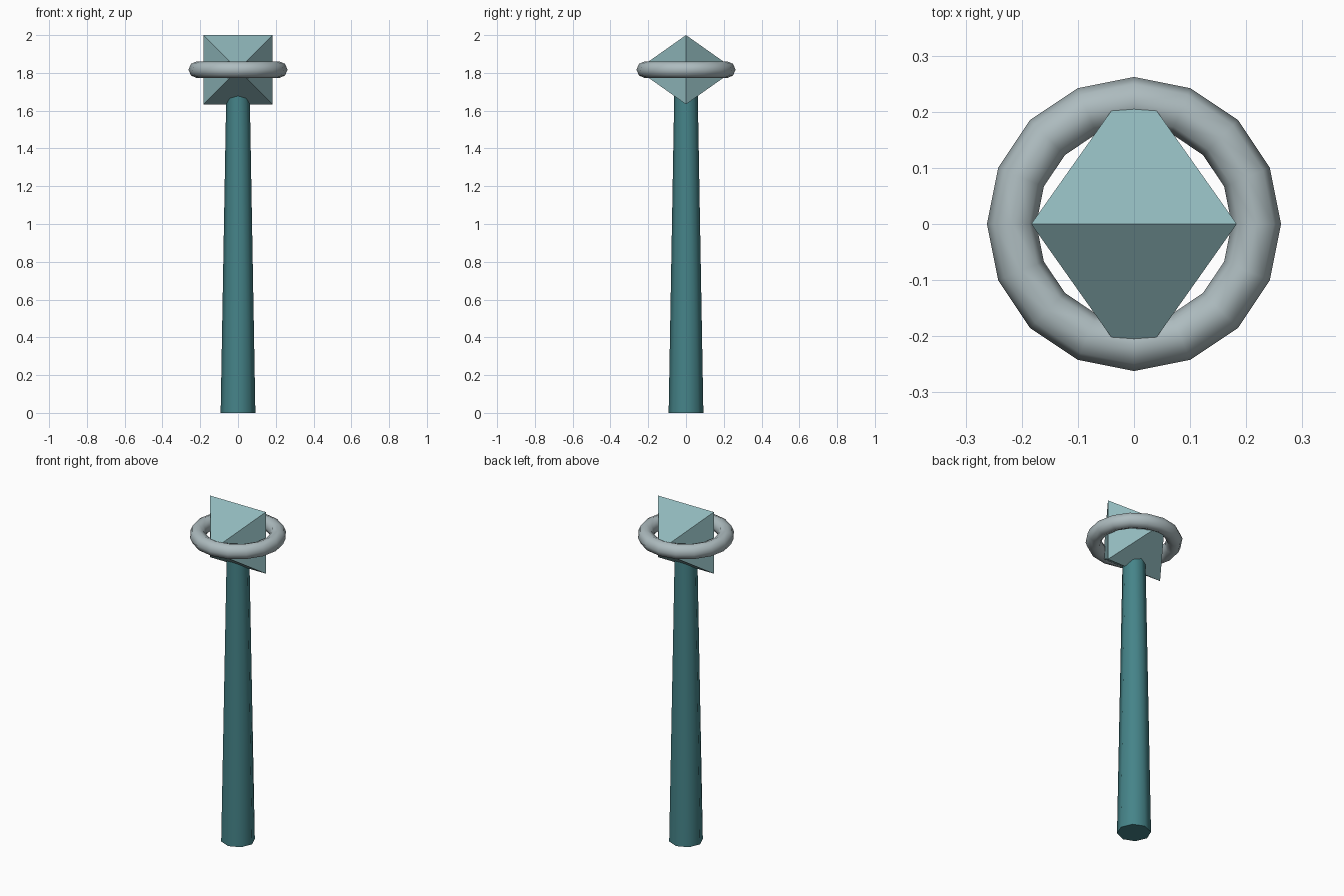
import bpy
import bmesh
from math import radians
from mathutils import Matrix, Vector

if "Cube" in bpy.data.objects:
    bpy.data.objects.remove(bpy.data.objects["Cube"])


def finish(obj, name, color, smooth_angle=None):
    obj.name = name
    mat = bpy.data.materials.new(name + "_material")
    mat.diffuse_color = (*color, 1)
    mat.use_nodes = True
    mat.node_tree.nodes["Principled BSDF"].inputs["Base Color"].default_value = mat.diffuse_color
    obj.data.materials.append(mat)
    if smooth_angle:
        bpy.ops.object.shade_smooth_by_angle(angle=radians(smooth_angle))


HEAD_Z = 1.817

# Tapered eight-sided shaft, its top hidden inside the crystal
bpy.ops.mesh.primitive_cone_add(vertices=8, radius1=0.092, radius2=0.062,
                                depth=1.7, location=(0, 0, 0.85))
finish(bpy.context.object, "shaft", (0.06, 0.23, 0.25), 60)

# Ring around the crystal
bpy.ops.mesh.primitive_torus_add(major_segments=16, minor_segments=8,
                                 major_radius=0.218, minor_radius=0.044,
                                 location=(0, 0, HEAD_Z))
finish(bpy.context.object, "ring", (0.42, 0.50, 0.52), 60)

# Crystal: regular octahedron turned 45 degrees so a ridge is on top
bm = bmesh.new()
for axis in range(3):
    for sign in (-1, 1):
        point = Vector((0, 0, 0))
        point[axis] = 0.259 * sign
        bm.verts.new(point)
bmesh.ops.convex_hull(bm, input=bm.verts[:])
bm.transform(Matrix.Rotation(radians(45), 4, 'Y'))
bmesh.ops.recalc_face_normals(bm, faces=bm.faces[:])
mesh = bpy.data.meshes.new("crystal")
bm.to_mesh(mesh)
bm.free()
crystal = bpy.data.objects.new("crystal", mesh)
crystal.location.z = HEAD_Z
bpy.context.collection.objects.link(crystal)
finish(crystal, "crystal", (0.28, 0.48, 0.50))
